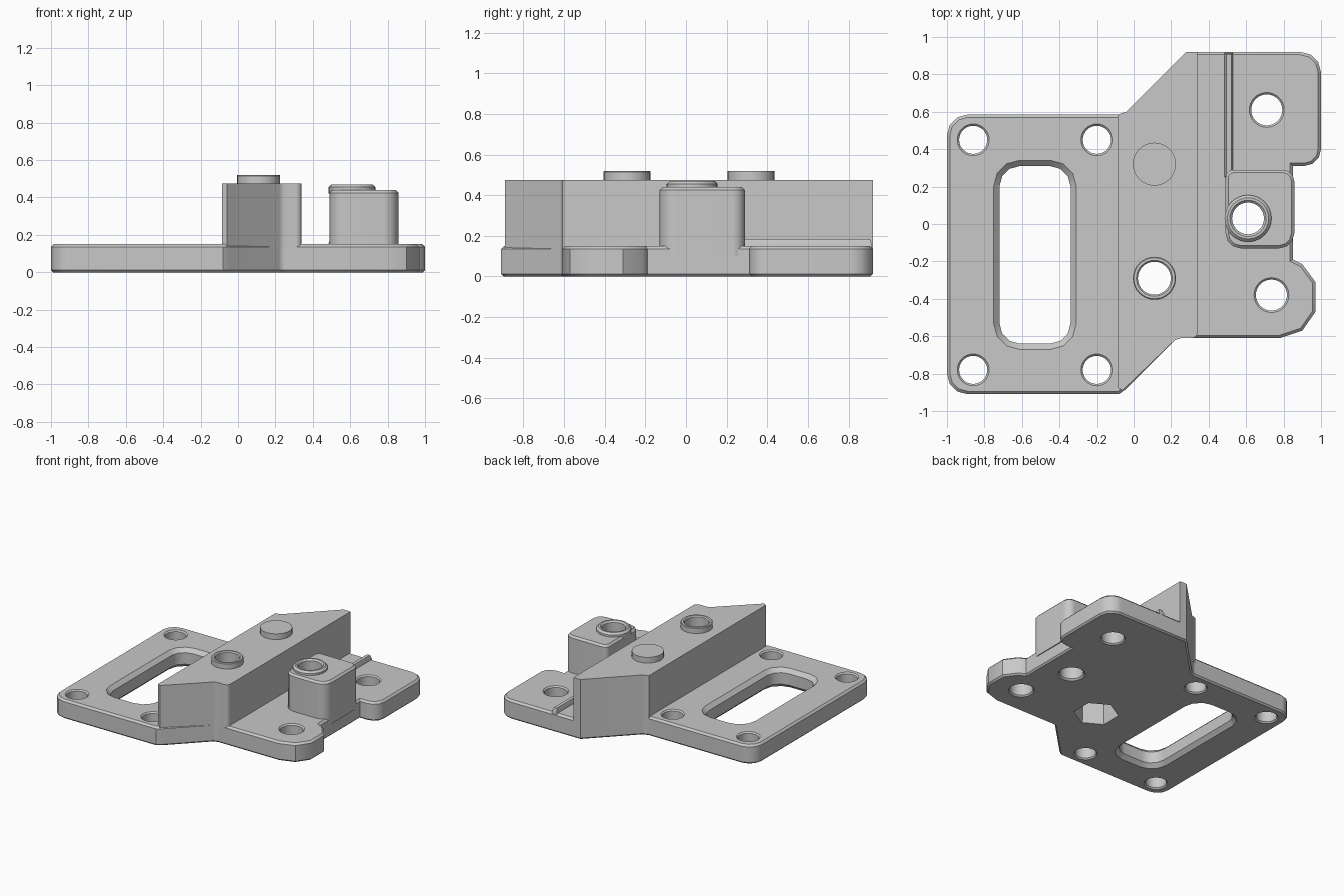
import bpy, bmesh, math
from mathutils import Vector

if "Cube" in bpy.data.objects:
    bpy.data.objects.remove(bpy.data.objects["Cube"], do_unlink=True)

grey = bpy.data.materials.new("plain grey")
grey.use_nodes = True
grey.diffuse_color = (0.578, 0.578, 0.578, 1)
grey.node_tree.nodes["Principled BSDF"].inputs["Base Color"].default_value = grey.diffuse_color


def inset(points, d):
    """Move every side of a counter-clockwise outline inward by d."""
    out = []
    for i, p in enumerate(points):
        a = (p - points[i - 1]).normalized()
        b = (points[(i + 1) % len(points)] - p).normalized()
        na, nb = Vector((-a.y, a.x)), Vector((-b.y, b.x))
        out.append(p + (na + nb) * (d / (1 + na.dot(nb))))
    return out


def rounded(corners, steps=3):
    """Outline from (x, y) or (x, y, radius) corners."""
    out = []
    for i, c in enumerate(corners):
        p = Vector(c[:2])
        if len(c) == 2:
            out.append(p)
            continue
        a = (Vector(corners[i - 1][:2]) - p).normalized()
        b = (Vector(corners[(i + 1) % len(corners)][:2]) - p).normalized()
        half = a.angle(b) / 2
        sweep = math.pi - 2 * half
        centre = p + (a + b).normalized() * (c[2] / math.sin(half))
        start, end = (p + v * (c[2] / math.tan(half)) - centre for v in (a, b))
        for k in range(steps + 1):
            t = sweep * k / steps
            out.append(centre + (start * math.sin(sweep - t) + end * math.sin(t)) / math.sin(sweep))
    return out


def ring(x, y, r, n=32, turn=0):
    return [Vector((x + r * math.cos(turn + math.tau * k / n),
                    y + r * math.sin(turn + math.tau * k / n))) for k in range(n)]


def prism(name, outline, layers):
    """Stack the outline through (height, inset) layers."""
    bm = bmesh.new()
    rows = [[bm.verts.new((p.x, p.y, z)) for p in inset(outline, d)] for z, d in layers]
    n = len(outline)
    for low, high in zip(rows, rows[1:]):
        for i in range(n):
            j = (i + 1) % n
            bm.faces.new((low[i], low[j], high[j], high[i]))
    bm.faces.new(rows[0][::-1])
    bm.faces.new(rows[-1])
    bmesh.ops.recalc_face_normals(bm, faces=bm.faces)
    mesh = bpy.data.meshes.new(name)
    bm.to_mesh(mesh)
    bm.free()
    mesh.materials.append(grey)
    obj = bpy.data.objects.new(name, mesh)
    bpy.context.collection.objects.link(obj)
    return obj


def through_cut(outline, top, c):
    """Cutter from below z = 0 to above top, widened by c at both mouths."""
    e = 0.01
    return prism("cutter", outline,
                 [(-e, -c - e), (c, 0), (top - c, 0), (top + e, -c - e)])


# Base plate
W, T = 0.15, 0.015
plate = prism("base_plate", rounded([
    (-1, -0.91, 0.11), (-0.08, -0.91), (-0.045, -0.885), (0.22, -0.62), (0.25, -0.61),
    (0.78, -0.61), (0.90, -0.57), (0.97, -0.47), (0.97, -0.31), (0.90, -0.215),
    (0.85, -0.19), (0.85, 0.31), (1, 0.31, 0.09), (1, 0.92, 0.11), (0.28, 0.92),
    (-0.04, 0.60), (-0.08, 0.585), (-1, 0.585, 0.11)]),
    [(0, 0.012), (0.012, 0), (W - T, 0), (W, T)])

# Tall ridge with slanted ends
ridge = prism("tall_ridge", rounded([
    (-0.085, -0.875), (-0.06, -0.89), (0.22, -0.62), (0.25, -0.61), (0.34, -0.61, 0.03),
    (0.34, 0.92), (0.28, 0.92), (-0.04, 0.60), (-0.085, 0.585)]),
    [(0.1, 0), (0.475, 0)])

# Bosses on the ridge
open_boss = prism("open_boss", ring(0.11, -0.29, 0.115), [(0.45, 0), (0.515, 0), (0.52, 0.005)])
solid_boss = prism("solid_boss", ring(0.11, 0.32, 0.115), [(0.45, 0), (0.52, 0)])

# Side post with its collar, and the low rib behind it
post = prism("side_post", rounded([
    (0.49, -0.13, 0.08), (0.857, -0.13, 0.08), (0.857, 0.29, 0.06), (0.49, 0.29, 0.04)]),
    [(0.1, 0), (0.425, 0), (0.44, T)])
collar = prism("post_collar", ring(0.61, 0.03, 0.125), [(0.42, 0), (0.455, 0), (0.47, T)])
rib = prism("low_rib", rounded([(0.485, 0.25), (0.53, 0.25), (0.53, 0.915), (0.485, 0.915)]),
            [(0.13, 0), (0.155, 0), (0.185, 0.01)])

# Cutters: each with the parts it passes through
cuts = []
for x in (-0.86, -0.20):
    for y in (-0.78, 0.45):
        cuts.append((through_cut(ring(x, y, 0.075), W, 0.01), [plate]))
for x, y in ((0.71, 0.61), (0.735, -0.38)):
    cuts.append((through_cut(ring(x, y, 0.083), W, 0.01), [plate]))
slot = rounded([(-0.72, -0.64, 0.11), (-0.34, -0.64, 0.11),
                (-0.34, 0.31, 0.11), (-0.72, 0.31, 0.11)])
cuts.append((through_cut(slot, W, 0.03), [plate]))
cuts.append((through_cut(ring(0.61, 0.03, 0.085), 0.47, 0.012), [plate, post, collar]))
cuts.append((through_cut(ring(0.11, -0.29, 0.088), 0.52, 0.008), [plate, ridge, open_boss]))
# Six-sided nut pocket underneath
pocket = prism("cutter", ring(0.11, -0.29, 0.155, 6, math.pi / 6),
               [(-0.01, -0.015), (0.012, 0), (0.28, 0)])
cuts.append((pocket, [plate, ridge]))

for cutter, parts in cuts:
    cutter.hide_render = True
    for part in parts:
        mod = part.modifiers.new("cut", "BOOLEAN")
        mod.operation, mod.solver, mod.object = "DIFFERENCE", "EXACT", cutter

# Apply the cuts and smooth the round walls
for part in (plate, ridge, open_boss, solid_boss, post, collar, rib):
    bpy.ops.object.select_all(action="DESELECT")
    part.select_set(True)
    bpy.context.view_layer.objects.active = part
    for mod in list(part.modifiers):
        bpy.ops.object.modifier_apply(modifier=mod.name)
    bpy.ops.object.shade_smooth_by_angle(angle=math.radians(35))
    part.modifiers.new("even_shading", "WEIGHTED_NORMAL").keep_sharp = True

for cutter, _ in cuts:
    bpy.data.objects.remove(cutter, do_unlink=True)
